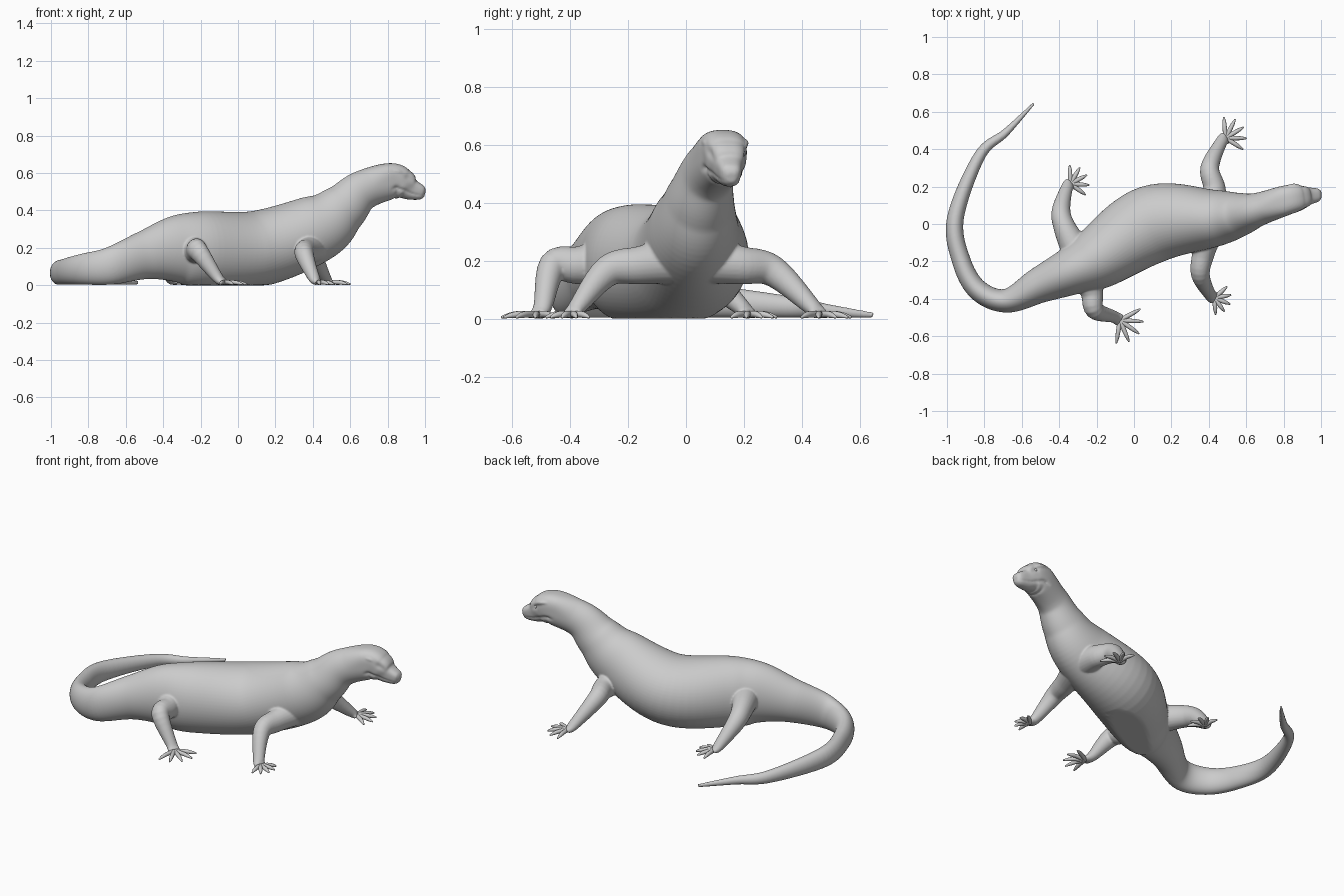
import bpy, bmesh, math
from mathutils import Vector

if "Cube" in bpy.data.objects:
    bpy.data.objects.remove(bpy.data.objects["Cube"])


def spline(pts, steps):
    """Catmull-Rom through tuples of any length."""
    out = []
    n = len(pts)
    for i in range(n - 1):
        a, b, c, d = pts[max(i - 1, 0)], pts[i], pts[i + 1], pts[min(i + 2, n - 1)]
        for s in range(steps):
            t = s / steps
            out.append([0.5 * (2 * q + (r - p) * t + (2 * p - 5 * q + 4 * r - u) * t * t
                               + (3 * q - p - 3 * r + u) * t ** 3)
                        for p, q, r, u in zip(a, b, c, d)])
    return out + [list(pts[-1])]


def loft(bm, stations, steps=6, sides=16, skull=False):
    """Skin a tube of (x, y, z, half width, half height) stations, flattened at the ground."""
    path = spline(stations, steps)
    rings = []
    for i, (x, y, z, w, h) in enumerate(path):
        tan = Vector(path[min(i + 1, len(path) - 1)][:3]) - Vector(path[max(i - 1, 0)][:3])
        side = tan.cross(Vector((0, 0, 1))).normalized()
        up = side.cross(tan.normalized())
        head = min(max((x - 0.7) / 0.1, 0), 1) if skull else 0
        lips = min(max((x - 0.79) / 0.03, 0), 1) if skull else 0
        socket = math.exp(-((x - 0.885) / 0.025) ** 2) if skull else 0
        ring = []
        for k in range(sides):
            a = 2 * math.pi * k / sides
            c, s = math.cos(a), math.sin(a)
            e = 1 - 0.25 * head                       # boxier skull
            cx = math.copysign(abs(c) ** e, c) * (1 + 0.14 * head * s)
            sz = math.copysign(abs(s) ** e, s)
            tilt = math.atan2(s, abs(c))
            r = 1 - 0.13 * lips * math.exp(-((tilt + 0.3) / 0.09) ** 2)   # mouth line
            r -= 0.12 * socket * math.exp(-((tilt - 0.42) / 0.22) ** 2)   # eye socket
            v = Vector((x, y, z)) + side * (cx * w * r) + up * (sz * h * r)
            v.z = max(v.z, 0)
            ring.append(bm.verts.new(v))
        rings.append(ring)
    for p, q in zip(rings, rings[1:]):
        for k in range(sides):
            j = (k + 1) % sides
            bm.faces.new((p[k], p[j], q[j], q[k]))
    bm.faces.new(rings[0][::-1])
    bm.faces.new(rings[-1])


def finish(bm, name):
    bmesh.ops.recalc_face_normals(bm, faces=bm.faces)
    for f in bm.faces:
        f.smooth = True
    me = bpy.data.meshes.new(name)
    bm.to_mesh(me)
    bm.free()
    ob = bpy.data.objects.new(name, me)
    bpy.context.collection.objects.link(ob)
    return ob


# Tail lies on the ground and gets taller as it thickens
spine = []
for x, y, w in ((-.535, .645, .007), (-.685, .49, .021), (-.825, .365, .031), (-.955, .03, .045),
                (-.922, -.2, .05), (-.832, -.355, .056), (-.68, -.41, .064)):
    h = w * (0.6 + 14 * w) + .005
    spine.append((x, y, h + .003, w, h))

# Torso, rising neck and head
spine += [(-.5, -.325, .16, .097, .13), (-.33, -.25, .193, .13, .18),
          (-.19, -.18, .19, .168, .205), (.1, 0, .194, .208, .204),
          (.42, .03, .305, .155, .18), (.56, .05, .41, .118, .135),
          (.66, .077, .503, .09, .108), (.81, .126, .556, .079, .097),
          (.88, .14, .54, .068, .083), (.925, .148, .513, .048, .058),
          (.982, .155, .495, .034, .038), (1, .156, .49, .015, .018)]
bm = bmesh.new()
loft(bm, spine, steps=10, sides=64, skull=True)

# Limbs share heights and thickness: root, thigh, knee, ankle, palm
LEG = ((.2, .08, .08), (.185, .06, .066), (.18, .05, .054), (.042, .033, .03), (.015, .036, .017))
# name, plan path, knee drop, toe heading, toe length
limbs = (
    ("front_right", ((.4, -.04), (.37, -.16), (.355, -.27), (.405, -.375), (.43, -.395)), .015, -22, .09),
    ("front_left", ((.42, .08), (.43, .19), (.405, .3), (.465, .435), (.49, .46)), .015, 31, .112),
    ("hind_right", ((-.26, -.26), (-.225, -.37), (-.21, -.46), (-.11, -.495), (-.075, -.515)), 0, -35, .125),
    ("hind_left", ((-.31, -.14), (-.37, -.02), (-.39, .07), (-.36, .19), (-.34, .215)), .035, 28, .1),
)
for name, plan, drop, heading, length in limbs:
    loft(bm, [(*p, z - drop * (i == 2), w, h)
              for i, (p, (z, w, h)) in enumerate(zip(plan, LEG))], sides=24)
    # Splayed toes with a raised knuckle and tapered claw
    tb = bmesh.new()
    for i in range(-2, 3):
        a = math.radians(heading + 32 * i)
        toe = []
        for f, z, r in ((0, .014, .013), (.45, .016, .012), (.75, .012, .010), (1, .005, .004)):
            d = f * length
            toe.append((plan[-1][0] + d * math.cos(a), plan[-1][1] + d * math.sin(a), z, r, r))
        loft(tb, toe, 4, 10)
    finish(tb, name + "_toes")

# Brow ridges run along the skull above the eyes
for s in (-1, 1):
    loft(bm, [(.8, .126 + s * .066, .612, .008, .008), (.86, .138 + s * .061, .606, .018, .014),
              (.925, .148 + s * .034, .562, .006, .006)], 6, 12)

# Fuse torso, tail and limbs into one skin
body = finish(bm, "lizard_body")
fuse = body.modifiers.new("fuse", 'REMESH')
fuse.mode = 'VOXEL'
fuse.voxel_size = 0.0055
fuse.use_smooth_shade = True
soften = body.modifiers.new("soften", 'SMOOTH')
soften.factor = 0.5
soften.iterations = 5

# Eyes and nostril bumps
for s, label in ((-1, "right"), (1, "left")):
    for part, loc, r in (("eye", (.888, .142 + s * .051, .57), .013),
                         ("nostril", (.975, .154 + s * .025, .52), .007)):
        eb = bmesh.new()
        bmesh.ops.create_uvsphere(eb, u_segments=16, v_segments=10, radius=r)
        finish(eb, part + "_" + label).location = loc
